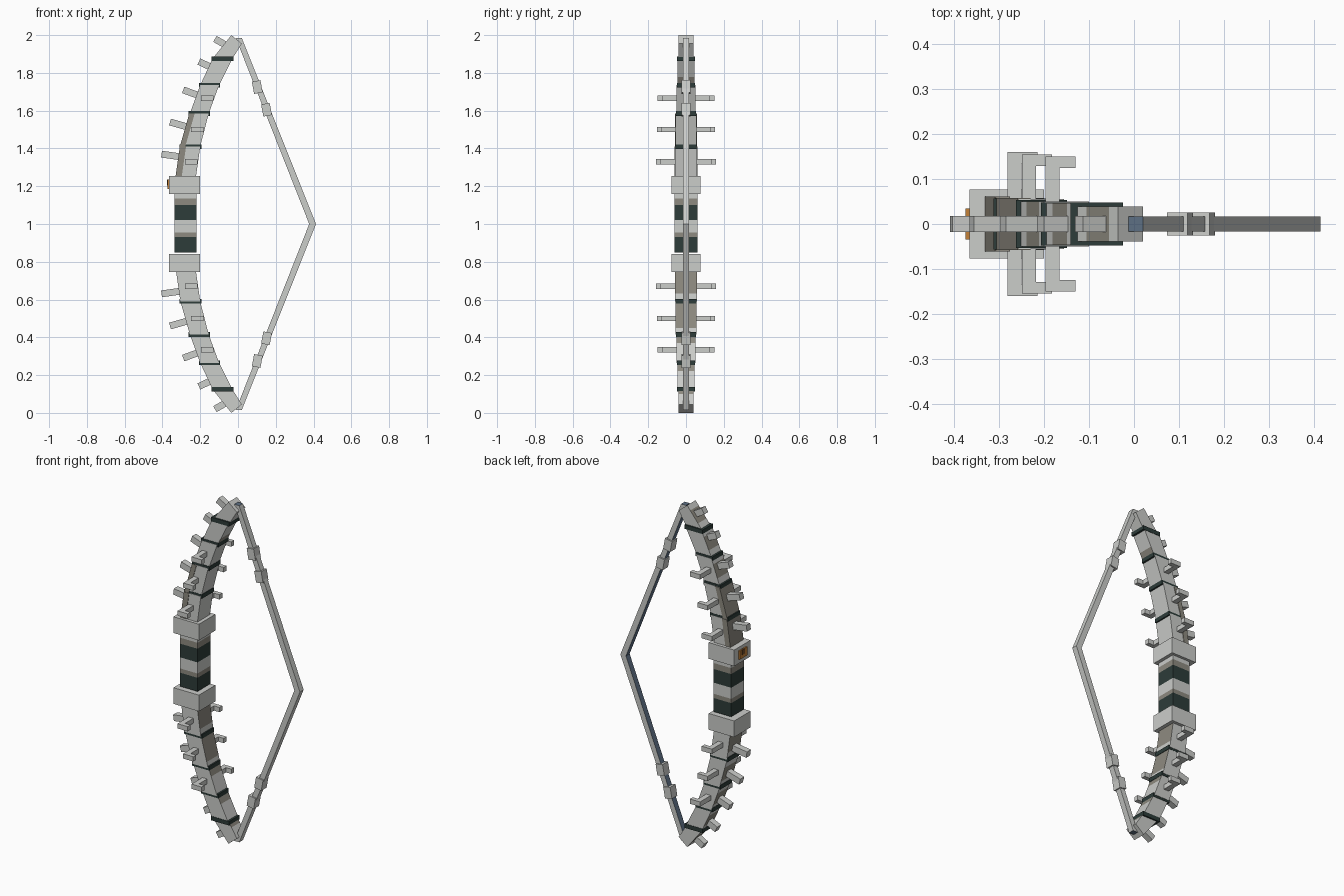
import bpy
import bmesh
from mathutils import Vector

cube = bpy.data.objects.get("Cube")
if cube:
    bpy.data.objects.remove(cube)

COLOURS = {
    "pale_grey": (0.60, 0.61, 0.59),
    "beige": (0.27, 0.255, 0.215),
    "dark_green": (0.026, 0.045, 0.041),
    "slate_blue": (0.11, 0.16, 0.23),
    "orange": (0.55, 0.22, 0.04),
    "brown": (0.16, 0.07, 0.02),
}
NAMES = list(COLOURS)
PALE, BEIGE, DARK, BLUE, ORANGE, BROWN = range(len(NAMES))
MATERIALS = []
for label, rgb in COLOURS.items():
    mat = bpy.data.materials.new(label)
    mat.use_nodes = True
    mat.diffuse_color = (*rgb, 1)
    bsdf = mat.node_tree.nodes["Principled BSDF"]
    bsdf.inputs["Base Color"].default_value = (*rgb, 1)
    bsdf.inputs["Roughness"].default_value = 0.8
    MATERIALS.append(mat)


def prism(bm, quad, y0, y1, side=PALE, outer=None, inner=None, ends=None):
    """Extrude an (x, z) quad along y; its edges are outer, end, inner, start."""
    near = [bm.verts.new((x, y0, z)) for x, z in quad]
    far = [bm.verts.new((x, y1, z)) for x, z in quad]
    bm.faces.new(near).material_index = side
    bm.faces.new(far[::-1]).material_index = side
    for i, colour in enumerate((outer, ends, inner, ends)):
        j = (i + 1) % 4
        face = bm.faces.new((near[i], far[i], far[j], near[j]))
        face.material_index = side if colour is None else colour


def finish(name, bm):
    bmesh.ops.recalc_face_normals(bm, faces=bm.faces[:])
    mesh = bpy.data.meshes.new(name)
    bm.to_mesh(mesh)
    bm.free()
    for mat in MATERIALS:
        mesh.materials.append(mat)
    obj = bpy.data.objects.new(name, mesh)
    bpy.context.collection.objects.link(obj)


def rect(x0, x1, z0, z1):
    return [(x0, z0), (x0, z1), (x1, z1), (x1, z0)]


def bar(p, q, half):
    """Quad of a straight bar from p to q."""
    p, q = Vector(p), Vector(q)
    d = (q - p).normalized() * half
    n = Vector((-d.y, d.x))
    return [p + n, q + n, q - n, p - n]


def flip(quad, lower):
    return [(x, 2 - z if lower else z) for x, z in quad]


def strip(o0, o1, i0, i1, t0, t1):
    """Slice of a limb segment between two fractions of its length."""
    o0, o1, i0, i1 = map(Vector, (o0, o1, i0, i1))
    return [o0.lerp(o1, t0), o0.lerp(o1, t1), i0.lerp(i1, t1), i0.lerp(i1, t0)]


# Grip with painted stripes
bm = bmesh.new()
stripes = [(0.85, DARK), (0.93, BEIGE), (0.955, PALE), (1.02, DARK),
           (1.10, BEIGE), (1.135, PALE), (1.17, PALE)]
for (z0, colour), (z1, _) in zip(stripes, stripes[1:]):
    prism(bm, rect(-0.335, -0.22, z0, z1), -0.06, 0.06, colour)
finish("grip", bm)

# Collars at both ends of the grip
for lower, word in ((False, "upper"), (True, "lower")):
    bm = bmesh.new()
    prism(bm, flip(rect(-0.365, -0.2, 1.16, 1.255), lower), -0.076, 0.076)
    finish(word + "_collar", bm)

# Badge on the upper collar
bm = bmesh.new()
prism(bm, rect(-0.373, -0.36, 1.185, 1.235), -0.034, 0.034, ORANGE)
prism(bm, rect(-0.375, -0.36, 1.205, 1.235), -0.012, 0.015, BROWN)
finish("collar_badge", bm)

# Limbs
OUTER = [(-0.335, 1.2), (-0.305, 1.41), (-0.255, 1.585), (-0.2, 1.735),
         (-0.135, 1.875), (-0.035, 2.0)]
INNER = [(-0.23, 1.2), (-0.2, 1.41), (-0.155, 1.585), (-0.1, 1.735),
         (-0.03, 1.875), (0.02, 1.955)]
HALF = [0.058, 0.055, 0.05, 0.046, 0.039]
PEGS = [(-0.405, 1.37), (-0.36, 1.54), (-0.29, 1.71), (-0.207, 1.86), (-0.122, 1.98)]
HOOKS = [(-0.28, 1.33, 0.16), (-0.248, 1.5, 0.154), (-0.196, 1.665, 0.15)]

for lower, word in ((False, "upper"), (True, "lower")):
    bm = bmesh.new()
    for k, half in enumerate(HALF):
        ends = (OUTER[k], OUTER[k + 1], INNER[k], INNER[k + 1])
        inside = BEIGE if lower or k == 3 else PALE
        for t0, t1, out, inn in ((0, 0.3, PALE, inside),
                                 (0.3, 0.8, BEIGE, inside if k < 2 else PALE),
                                 (0.8, 1, PALE, PALE)):
            prism(bm, flip(strip(*ends, t0, t1), lower), -half, half,
                  outer=out, inner=inn)
    finish(word + "_limb", bm)

    # Dark bands at the limb joints
    bm = bmesh.new()
    for k in range(1, 5):
        (x0, z), (x1, _) = OUTER[k], INNER[k]
        wide = HALF[k - 1] + (0.002 if k == 4 else -0.002)
        prism(bm, flip(rect(x0 - 0.006, x1 + 0.006, z - 0.012, z + 0.012), lower),
              -wide, wide, DARK)
    finish(word + "_limb_bands", bm)

    # Pegs along the outer edge
    bm = bmesh.new()
    for tip, k in zip(PEGS, range(5)):
        edge = Vector(OUTER[k + 1]) - Vector(OUTER[k])
        inward = Vector((edge.y, -edge.x)).normalized()
        if k == 4:
            inward = Vector((0.87, -0.5))
        prism(bm, flip(bar(tip, Vector(tip) + inward * 0.12, 0.018), lower), -0.018, 0.018)
    finish(word + "_outer_pegs", bm)

    # L-shaped hooks on both sides
    bm = bmesh.new()
    for x, z, reach in HOOKS:
        for s in (-1, 1):
            prism(bm, flip(rect(x, x + 0.031, z - 0.014, z + 0.014), lower),
                  s * 0.03, s * reach)
            prism(bm, flip(rect(x + 0.031, x + 0.066, z - 0.014, z + 0.014), lower),
                  s * (reach - 0.026), s * reach)
    finish(word + "_side_hooks", bm)

    # Half of the bowstring with its two knots
    bm = bmesh.new()
    string = [(0.02, 1.985), (0.413, 1.0), (0.377, 1.0), (-0.012, 1.985)]
    prism(bm, flip(string, lower), -0.017, 0.017, inner=BLUE, ends=BLUE)
    finish(word + "_string", bm)
    bm = bmesh.new()
    for x, z in ((0.102, 1.725), (0.151, 1.605)):
        d = Vector((0.006, -0.032))
        prism(bm, flip(bar(Vector((x, z)) - d, Vector((x, z)) + d, 0.023), lower),
              -0.025, 0.025)
    finish(word + "_string_knots", bm)

# Weathered trim on the outer edge of the upper limb
bm = bmesh.new()
for k in (0, 1):
    o0, o1 = Vector(OUTER[k]), Vector(OUTER[k + 1])
    shift = Vector((0.03 - 0.004 * k, 0))
    lip = Vector((0.003, 0))
    prism(bm, [o0 - lip, o1 - lip, o1 + shift, o0 + shift],
          -HALF[k] - 0.003, HALF[k] + 0.003, BEIGE)
finish("upper_limb_trim", bm)
